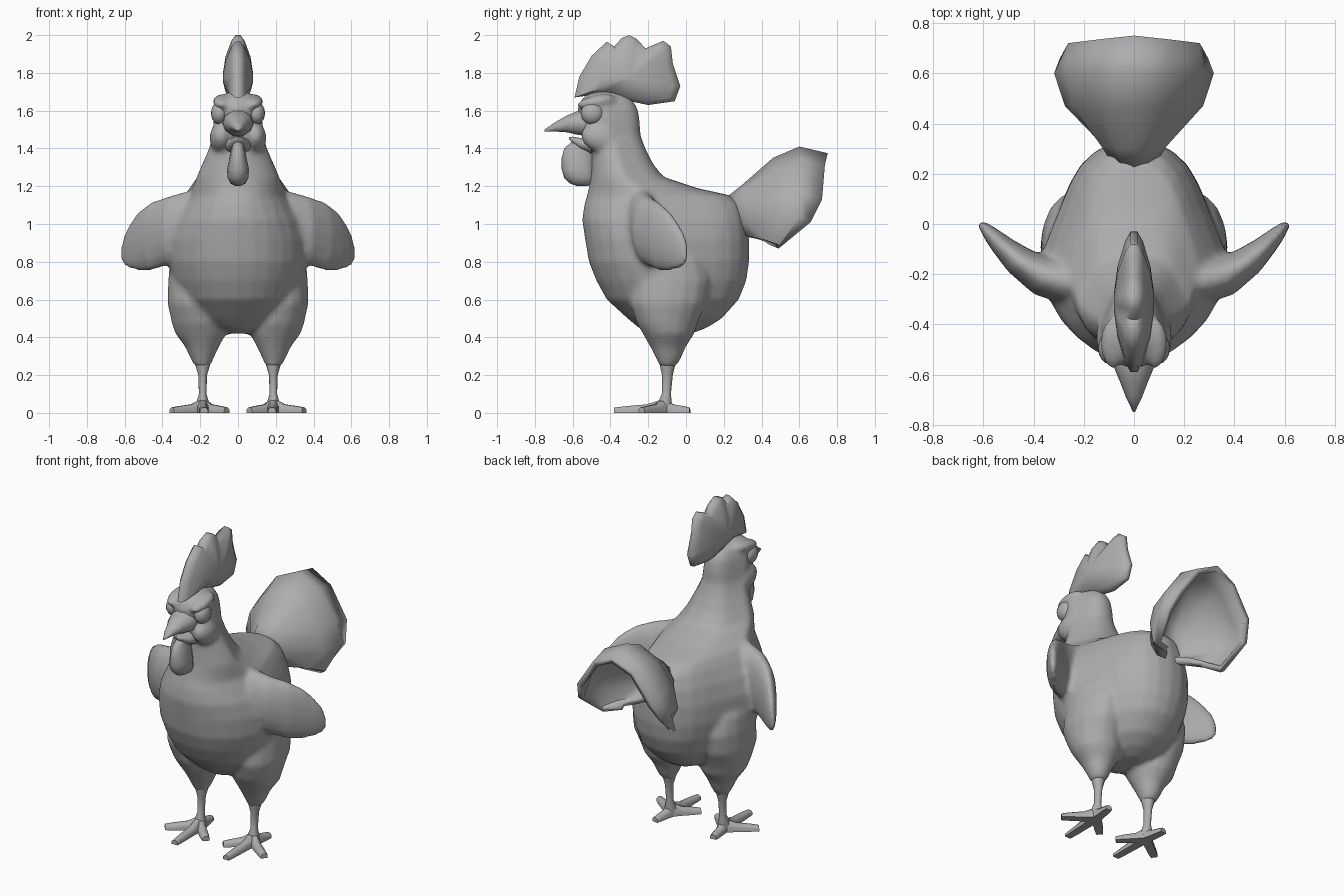
import bpy, bmesh, math
from mathutils import Vector

if "Cube" in bpy.data.objects:
    bpy.data.objects.remove(bpy.data.objects["Cube"])

grey = bpy.data.materials.new("plain_grey")
grey.diffuse_color = (0.42, 0.42, 0.42, 1)
grey.use_nodes = True
grey.node_tree.nodes["Principled BSDF"].inputs["Base Color"].default_value = grey.diffuse_color


def finish(name, bm, mirror=False, angle=60):
    if mirror:
        geo = bmesh.ops.duplicate(bm, geom=bm.verts[:] + bm.edges[:] + bm.faces[:])["geom"]
        for v in geo:
            if isinstance(v, bmesh.types.BMVert):
                v.co.x *= -1
    bmesh.ops.recalc_face_normals(bm, faces=bm.faces[:])
    me = bpy.data.meshes.new(name)
    bm.to_mesh(me)
    bm.free()
    me.materials.append(grey)
    ob = bpy.data.objects.new(name, me)
    bpy.context.collection.objects.link(ob)
    bpy.ops.object.select_all(action='DESELECT')
    ob.select_set(True)
    bpy.context.view_layer.objects.active = ob
    bpy.ops.object.shade_smooth_by_angle(angle=math.radians(angle))
    return ob


def loft(name, rings, mirror=False, angle=60):
    """Skin a list of point rings and cap both ends."""
    bm = bmesh.new()
    loops = [[bm.verts.new(p) for p in r] for r in rings]
    n = len(loops[0])
    for a, b in zip(loops, loops[1:]):
        for i in range(n):
            bm.faces.new((a[i], a[(i + 1) % n], b[(i + 1) % n], b[i]))
    bm.faces.new(loops[0])
    bm.faces.new(loops[-1])
    return finish(name, bm, mirror, angle)


def oval(c, u, v, n=16):
    c, u, v = Vector(c), Vector(u), Vector(v)
    return [c + u * math.cos(2 * math.pi * i / n) + v * math.sin(2 * math.pi * i / n) for i in range(n)]


def flat_oval(z, y0, y1, rx, x=0, n=20):
    return oval((x, (y0 + y1) / 2, z), (rx, 0, 0), (0, (y1 - y0) / 2, 0), n)


def egg(z, y0, y1, rx, n=28):
    """Level ring, narrower towards the rear."""
    mid = y0 + (y1 - y0) * .46
    ring = []
    for i in range(n):
        a = 2 * math.pi * i / n
        s = math.sin(a)
        k = 1 - .13 * math.sin(math.pi * s) if s > 0 else 1
        ring.append((rx * k * math.cos(a), mid + s * ((y1 - mid) if s > 0 else (mid - y0)), z))
    return ring


def blob(name, c, r, rot=0, mirror=False):
    """Ellipsoid, tilted in the side plane."""
    bm = bmesh.new()
    bmesh.ops.create_uvsphere(bm, u_segments=16, v_segments=10, radius=1)
    co, si = math.cos(rot), math.sin(rot)
    for v in bm.verts:
        x, y, z = v.co.x * r[0], v.co.y * r[1], v.co.z * r[2]
        v.co = (c[0] + x, c[1] + y * co - z * si, c[2] + y * si + z * co)
    return finish(name, bm, mirror)


# Body, neck and head: height, front, back, half width
sections = [(.42, -.17, .03, .06), (.45, -.25, .11, .15), (.5, -.31, .19, .23), (.6, -.42, .28, .31),
            (.7, -.475, .32, .35), (.8, -.515, .335, .372), (.92, -.535, .335, .37), (1.02, -.55, .325, .34),
            (1.1, -.54, .3, .295), (1.15, -.525, .24, .265), (1.19, -.515, .06, .245), (1.25, -.505, -.12, .22),
            (1.32, -.5, -.175, .19), (1.4, -.5, -.215, .155), (1.47, -.53, -.24, .135), (1.55, -.565, -.245, .13),
            (1.61, -.575, -.255, .122), (1.66, -.555, -.285, .1), (1.69, -.52, -.34, .065), (1.705, -.48, -.38, .03)]
body = loft("body", [egg(*b) for b in sections])

# Thigh: height, x, front, back, half width
thigh = [(.9, .22, -.24, .06, .09), (.8, .235, -.28, .1, .125), (.7, .235, -.29, .13, .135),
         (.58, .232, -.3, .11, .142), (.47, .207, -.26, .06, .142), (.42, .197, -.23, .045, .136),
         (.35, .19, -.19, 0, .09), (.28, .19, -.155, -.03, .058), (.245, .188, -.14, -.055, .04)]
thighs = loft("thigh", [flat_oval(z, a, b, w, x, 16) for z, x, a, b, w in thigh], True)

# Wing: x, y, bottom, top, half thickness
wing = [(.14, -.23, .88, 1.17, .09), (.25, -.225, .83, 1.18, .1), (.36, -.205, .785, 1.15, .085),
        (.45, -.15, .755, 1.12, .065), (.52, -.09, .75, 1.07, .046), (.57, -.04, .76, 1.0, .032),
        (.6, -.008, .78, .94, .02), (.614, .006, .8, .88, .012)]
rings = []
for x, y, z0, z1, th in wing:
    nrm = Vector((.45, -.89, 0)) if x < .4 else Vector((.77, -.64, 0))
    rings.append(oval((x, y, (z0 + z1) / 2), nrm * th, (0, 0, (z1 - z0) / 2), 16))
wings = loft("wing", rings, True)

# Brows and cheeks
brows = blob("brow", (.085, -.475, 1.647), (.05, .105, .035), .2, True)
cheeks = blob("cheek", (.09, -.45, 1.455), (.062, .11, .078), -.3, True)

# Fuse these into one soft skin
bpy.ops.object.select_all(action='DESELECT')
for ob in (body, thighs, wings, brows, cheeks):
    ob.select_set(True)
bpy.context.view_layer.objects.active = body
bpy.ops.object.join()
skin = body.modifiers.new("skin", 'REMESH')
skin.mode = 'VOXEL'
skin.voxel_size = .014
skin.use_smooth_shade = True
soft = body.modifiers.new("soften", 'SMOOTH')
soft.factor = .5
soft.iterations = 8

# Shank: height, front, back, half width
shank = [(.3, -.14, -.045, .045), (.25, -.138, -.058, .038), (.2, -.127, -.07, .023), (.1, -.128, -.08, .02),
         (.05, -.15, -.075, .035), (.02, -.16, -.08, .035)]
loft("shank", [flat_oval(z, a, b, w, .187, 12) for z, a, b, w in shank], True)

# Toes: tapered bars lying on the ground
for k, (tx, ty) in enumerate([(.18, -.38), (.35, -.235), (.06, -.235), (.205, .02)]):
    root, tip = Vector((.187, -.115, 0)), Vector((tx, ty, 0))
    d = (tip - root).normalized()
    s = Vector((-d.y, d.x, 0))
    rings = []
    for t, w, h in [(0, .032, .075), (.35, .026, .045), (.75, .024, .036), (1, .02, .028)]:
        c = root.lerp(tip, t)
        rings.append([c + s * a * w + Vector((0, 0, b * h))
                      for a, b in [(-1, 0), (1, 0), (1, .6), (.45, 1), (-.45, 1), (-1, .6)]])
    loft("toe_%d" % k, rings, True, 50)

# Tail: cupped fan open to the rear, built from root, middle and rim arches
arches = [
    [(0, .2, 1.13), (.05, .21, 1.11), (.08, .23, 1.06), (.08, .25, 1.0), (.06, .27, .95), (.03, .28, .93)],
    [(0, .3, 1.21), (.07, .3, 1.18), (.13, .31, 1.1), (.14, .33, 1.0), (.1, .33, .935), (.04, .33, .93)],
    [(0, .46, 1.35), (.13, .46, 1.28), (.24, .46, 1.14), (.275, .47, 1.02), (.2, .42, .915), (.08, .38, .92)],
    [(0, .6, 1.41), (.15, .6, 1.34), (.27, .6, 1.17), (.318, .6, 1.04), (.27, .49, .89), (.14, .42, .905)],
    [(0, .75, 1.375), (.14, .735, 1.31), (.262, .72, 1.13), (.295, .66, 1.01), (.24, .49, .87), (.14, .44, .89)]]
bm = bmesh.new()
rows = [[bm.verts.new((-x, y, z)) for x, y, z in a[:0:-1]] + [bm.verts.new(p) for p in a] for a in arches]
for a, b in zip(rows, rows[1:]):
    for i in range(len(a) - 1):
        bm.faces.new((a[i], a[i + 1], b[i + 1], b[i]))
tail = finish("tail", bm)
thick = tail.modifiers.new("thickness", 'SOLIDIFY')
thick.thickness = .035
thick.offset = -1 if tail.data.polygons[25].normal.z > 0 else 1

# Comb: scalloped outline swelling towards the middle
edge = [(-.59, 1.67), (-.565, 1.78), (-.5, 1.89), (-.42, 1.965), (-.38, 1.94), (-.34, 1.985), (-.3, 2.0),
        (-.26, 1.98), (-.215, 1.93), (-.12, 1.97), (-.08, 1.94), (-.07, 1.85), (-.03, 1.73), (-.06, 1.65),
        (-.2, 1.63), (-.32, 1.655), (-.45, 1.69)]
rings = []
for x, s in [(-.08, .12), (-.066, .5), (-.036, .86), (-.013, 1), (.013, 1), (.036, .86), (.066, .5), (.08, .12)]:
    rings.append([(x, -.31 + (y + .31) * s, 1.77 + (z - 1.77) * s) for y, z in edge])
loft("comb", rings)

# Upper and lower beak: y, centre height, half width, half height
beak = [(-.5, 1.535, .085, .075), (-.57, 1.535, .08, .067), (-.63, 1.53, .055, .047),
        (-.69, 1.515, .032, .027), (-.748, 1.495, .004, .006)]
loft("upper_beak", [oval((0, y, z), (w, 0, 0), (0, 0, h), 10) for y, z, w, h in beak])
jaw = [(-.5, 1.42, .075, .05), (-.56, 1.425, .055, .032), (-.6, 1.445, .03, .018), (-.62, 1.455, .01, .006)]
loft("lower_beak", [oval((0, y, z), (w, 0, 0), (0, 0, h), 10) for y, z, w, h in jaw])

# Wattle hanging under the beak
wattle = [(1.44, -.6, -.49, .025), (1.4, -.645, -.49, .035), (1.35, -.658, -.485, .045), (1.29, -.658, -.48, .058),
          (1.245, -.645, -.475, .055), (1.215, -.615, -.48, .04), (1.202, -.58, -.52, .015)]
loft("wattle", [flat_oval(z, a, b, w, 0, 12) for z, a, b, w in wattle])

# Eyes
blob("eye", (.098, -.495, 1.587), (.045, .062, .06), 0, True)
